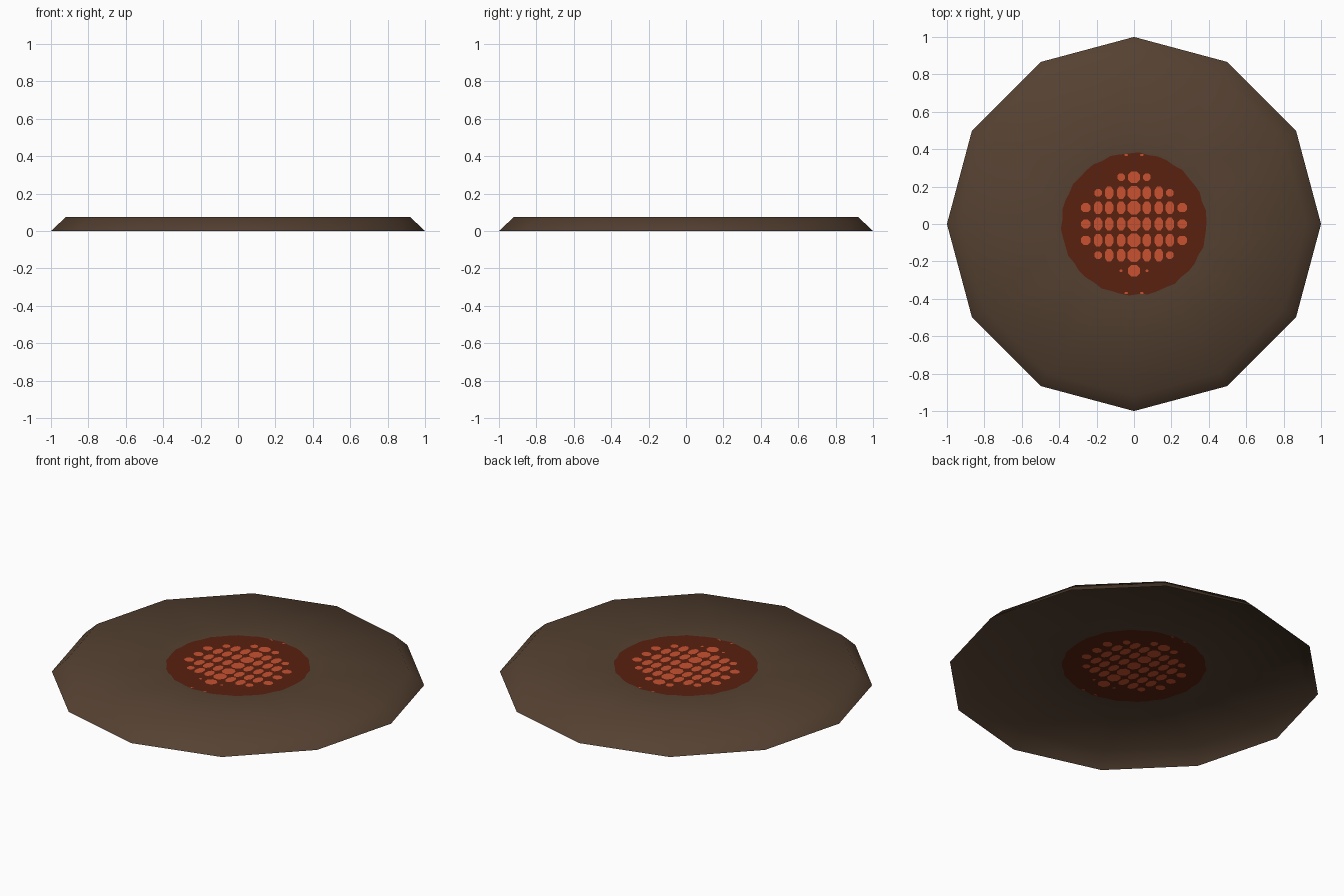
import bpy, math
from mathutils import Vector
from mathutils.geometry import delaunay_2d_cdt

if "Cube" in bpy.data.objects:
    bpy.data.objects.remove(bpy.data.objects["Cube"])

SIDES, R_BASE, R_TOP, H = 12, 1.0, 0.92, 0.075


def material(name, rgb):
    m = bpy.data.materials.new(name)
    m.diffuse_color = (*rgb, 1)
    m.use_nodes = True
    m.node_tree.nodes["Principled BSDF"].inputs["Base Color"].default_value = m.diffuse_color
    return m


def ring(cx, cy, rx, ry, n, phase=0.0, wobble=0.0):
    """Counter-clockwise outline with an optional ragged edge."""
    out = []
    for i in range(n):
        a = 2 * math.pi * (i + phase) / n
        k = 1 + wobble * math.sin(i * 2.4)
        out.append((cx + rx * k * math.cos(a), cy + ry * k * math.sin(a)))
    return out


# Outlines on the flat top: rim, dark red patch, orange dots
loops = [(ring(0, 0, R_TOP, R_TOP, SIDES), 0),
         (ring(0, -0.0, 0.388, 0.38, 48, 0.5, 0.012), 1)]
columns = [0, 0.069, 0.133, 0.192, 0.258]
rows = [(0, 4), (0.087, 4), (0.167, 3), (0.25, 1)]
for y, last in rows:
    for sy in ((1,) if y == 0 else (1, -1)):
        for c in range(last + 1):
            rx, ry = (0.036, 0.038) if c == 0 else (0.024, 0.036)
            if c == last:
                rx, ry = (0.027, 0.025) if last == 4 else (0.021, 0.021)
            if y == 0.25:
                if c and sy < 0:
                    rx, ry = 0.008, 0.008
                elif c == 0:
                    rx, ry = 0.034, 0.032
            for sx in ((1,) if c == 0 else (1, -1)):
                # squarish eight-sided dot
                loops.append((ring(sx * columns[c], sy * y, rx * 1.04, ry * 1.04, 8, 0.5), 2))
# small slivers at the upper and lower edge of the patch
for sx in (1, -1):
    for sy in (1, -1):
        loops.append((ring(sx * 0.042, sy * 0.369, 0.012, 0.005, 6), 2))

# Cut the outlines into the top surface
pts, polys, kinds = [], [], []
for outline, kind in loops:
    polys.append(list(range(len(pts), len(pts) + len(outline))))
    pts += [Vector(p) for p in outline]
    kinds.append(kind)
v2, _, tris, _, _, origins = delaunay_2d_cdt(pts, [], polys, 1, 1e-5)

verts = [(v.x, v.y, H) for v in v2]
faces, mats = [], []
for f, o in zip(tris, origins):
    a, b, c = (v2[i] for i in f[:3])
    faces.append(list(f) if (b - a).cross(c - a) > 0 else list(f)[::-1])
    mats.append(max(kinds[i] for i in o))

# Sloping rim, open underneath
rim = [min(range(len(v2)), key=lambda i: (v2[i] - Vector(p)).length) for p in loops[0][0]]
base = len(verts)
verts += [(x, y, 0) for x, y in ring(0, 0, R_BASE, R_BASE, SIDES)]
for i in range(SIDES):
    j = (i + 1) % SIDES
    faces.append([base + i, base + j, rim[j], rim[i]])
    mats.append(0)

me = bpy.data.meshes.new("burner_plate")
me.from_pydata(verts, [], faces)
for m in (material("dark brown", (0.091, 0.053, 0.031)),
          material("dark red", (0.1, 0.0155, 0.005)),
          material("ember orange", (0.58, 0.083, 0.03))):
    me.materials.append(m)
for p, k in zip(me.polygons, mats):
    p.material_index = k
    p.use_smooth = True
me.update()
bpy.context.collection.objects.link(bpy.data.objects.new("ember_plate", me))
